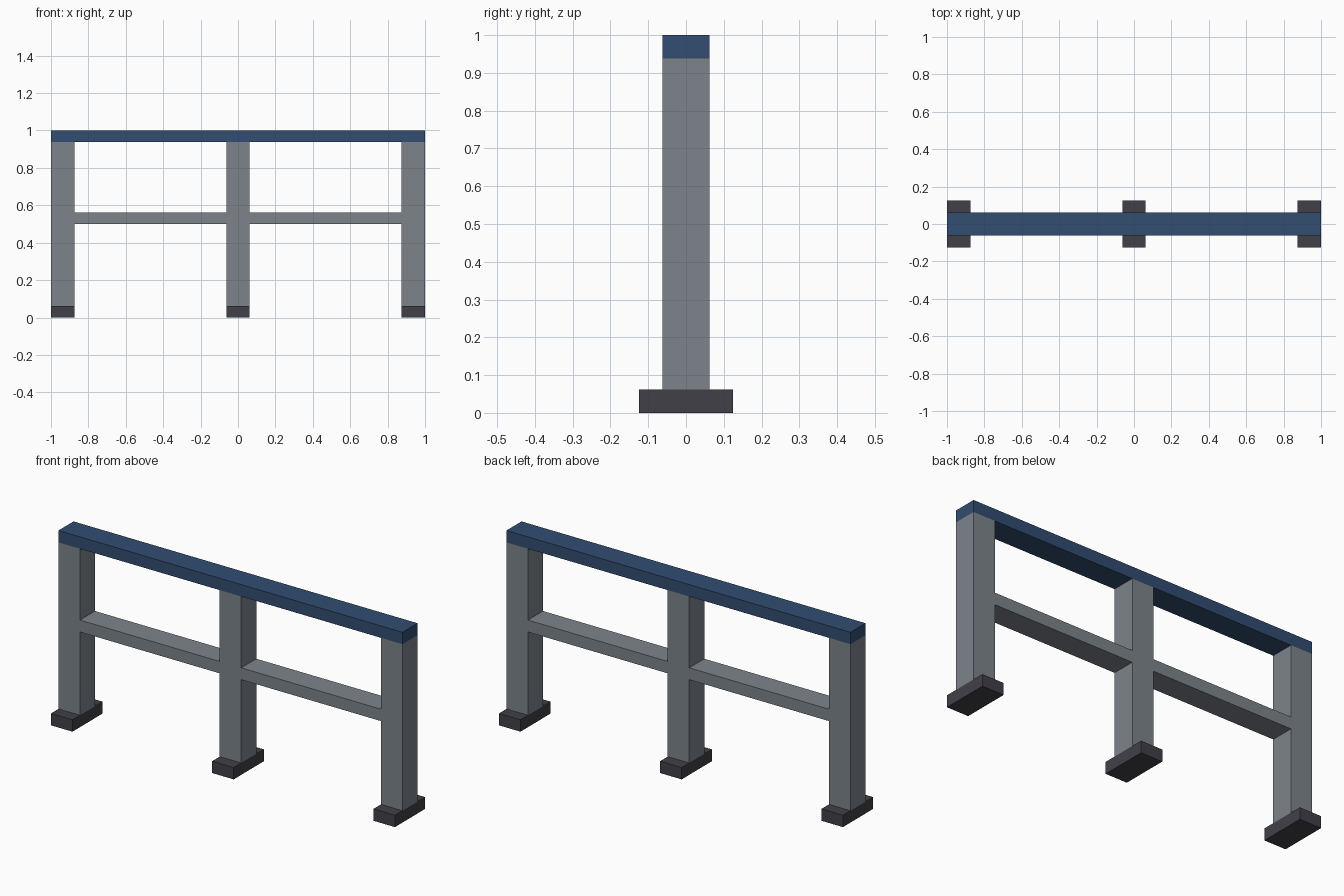
import bpy
import bmesh
from mathutils import Matrix, Vector

default_cube = bpy.data.objects.get("Cube")
if default_cube:
    bpy.data.objects.remove(default_cube, do_unlink=True)


def material(name, rgb):
    mat = bpy.data.materials.new(name)
    mat.use_nodes = True
    colour = (*rgb, 1.0)
    mat.diffuse_color = colour
    bsdf = next(n for n in mat.node_tree.nodes if n.type == "BSDF_PRINCIPLED")
    bsdf.inputs["Base Color"].default_value = colour
    return mat


def box(name, low, high, mat):
    low, high = Vector(low), Vector(high)
    bm = bmesh.new()
    bmesh.ops.create_cube(bm, size=1, matrix=Matrix.Diagonal((*(high - low), 1)))
    mesh = bpy.data.meshes.new(name)
    bm.to_mesh(mesh)
    bm.free()
    mesh.materials.append(mat)
    obj = bpy.data.objects.new(name, mesh)
    obj.location = (low + high) / 2
    bpy.context.collection.objects.link(obj)
    return obj


blue = material("navy blue", (0.032, 0.074, 0.165))
grey = material("steel grey", (0.205, 0.231, 0.258))
dark = material("charcoal", (0.054, 0.051, 0.065))

HALF = 0.0625    # half the post width, also the beam thickness
TOP = 1 - HALF   # underside of the handrail

# Posts standing on wide feet
for side, x in (("right", HALF - 1), ("middle", 0), ("left", 1 - HALF)):
    box(f"{side}_foot", (x - HALF, -2 * HALF, 0), (x + HALF, 2 * HALF, HALF), dark)
    box(f"{side}_post", (x - HALF, -HALF, HALF), (x + HALF, HALF, TOP), grey)

# Crossbars between the posts
for side, a, b in (("right", 2 * HALF - 1, -HALF), ("left", HALF, 1 - 2 * HALF)):
    box(f"{side}_crossbar", (a, -HALF, 0.5), (b, HALF, 0.5 + HALF), grey)

# Handrail along the top
box("handrail", (-1, -HALF, TOP), (1, HALF, 1), blue)
